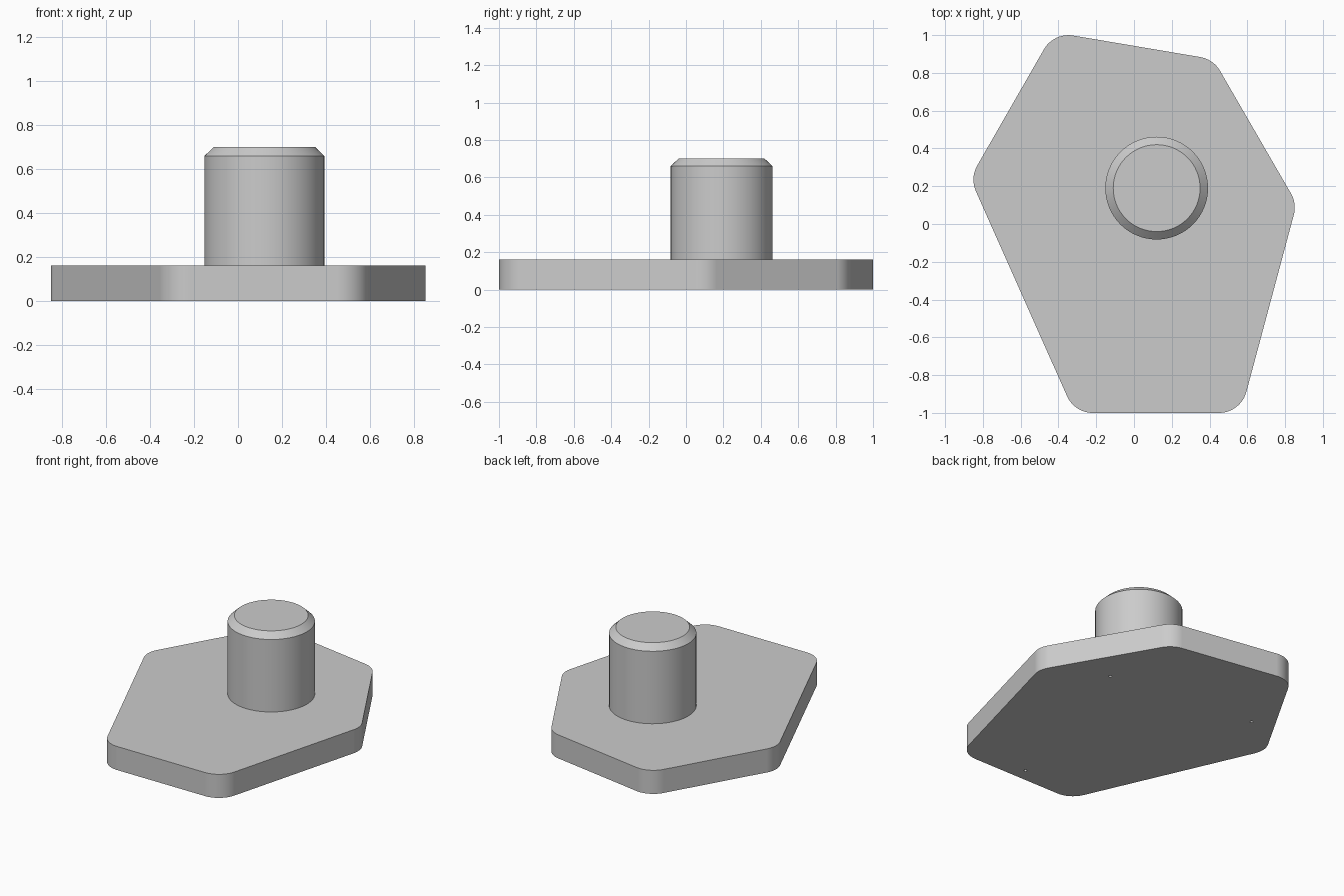
import bpy
import bmesh
from math import radians, tan, cos, sin, pi
from mathutils import Vector

cube = bpy.data.objects.get("Cube")
if cube:
    bpy.data.objects.remove(cube, do_unlink=True)

PLATE_TOP = 0.162
CORNERS = [(-0.315, -1), (0.565, -1), (0.862, 0.108),
           (0.42, 0.872), (-0.425, 1.015), (-0.868, 0.243)]
FILLET = 0.15
PIN_X, PIN_Y = 0.12, 0.19

metal = bpy.data.materials.new("light grey metal")
metal.use_nodes = True
grey = (0.6, 0.6, 0.6, 1)
metal.diffuse_color = grey
metal.node_tree.nodes["Principled BSDF"].inputs["Base Color"].default_value = grey


def rounded_outline(corners, radius, steps=12):
    """Replace each corner of a counter-clockwise outline with a tangent arc."""
    points = []
    pts = [Vector(c) for c in corners]
    for i, corner in enumerate(pts):
        into = (corner - pts[i - 1]).normalized()
        out = (pts[(i + 1) % len(pts)] - corner).normalized()
        turn = abs(into.angle(out))
        start = corner - into * radius * tan(turn / 2)
        left = Vector((-into.y, into.x))
        centre = start + left * radius
        for k in range(steps + 1):
            a = turn * k / steps
            points.append(centre - left * radius * cos(a) + into * radius * sin(a))
    return points


def circle(radius, sides=64):
    return [Vector((radius * cos(2 * pi * k / sides), radius * sin(2 * pi * k / sides)))
            for k in range(sides)]


def loft(name, sections, location=(0, 0, 0)):
    """Skin a stack of (outline, z) sections and cap both ends."""
    bm = bmesh.new()
    rings = [[bm.verts.new((p.x, p.y, z)) for p in outline] for outline, z in sections]
    for low, high in zip(rings, rings[1:]):
        for i in range(len(low)):
            j = (i + 1) % len(low)
            bm.faces.new((low[i], low[j], high[j], high[i]))
    bm.faces.new(rings[0][::-1])
    bm.faces.new(rings[-1])
    mesh = bpy.data.meshes.new(name)
    bm.to_mesh(mesh)
    bm.free()
    mesh.materials.append(metal)
    obj = bpy.data.objects.new(name, mesh)
    obj.location = location
    bpy.context.collection.objects.link(obj)
    return obj


def select_only(obj):
    bpy.ops.object.select_all(action='DESELECT')
    obj.select_set(True)
    bpy.context.view_layer.objects.active = obj


# Rounded base plate
outline = rounded_outline(CORNERS, FILLET)
plate = loft("base_plate", [(outline, 0), (outline, PLATE_TOP)])

# Three tiny blind holes in the underside
for x, y in [(0.47, 0.33), (-0.57, 0.46), (0.12, -0.91)]:
    ring = circle(0.01, 16)
    cutter = loft("hole_cutter", [(ring, -0.05), (ring, 0.03)], (x, y, 0))
    cutter.hide_render = True
    cut = plate.modifiers.new("hole", 'BOOLEAN')
    cut.operation = 'DIFFERENCE'
    cut.object = cutter
    select_only(plate)
    bpy.ops.object.modifier_apply(modifier=cut.name)
    bpy.data.objects.remove(cutter, do_unlink=True)

# Upright pin with a chamfered top
body, tip = circle(0.272), circle(0.23)
pin = loft("pin", [(body, PLATE_TOP), (body, 0.66), (tip, 0.70)], (PIN_X, PIN_Y, 0))

# Smooth curved walls, crisp edges
for obj in (plate, pin):
    select_only(obj)
    bpy.ops.object.shade_smooth_by_angle(angle=radians(30))
    weighted = obj.modifiers.new("flat_normals", 'WEIGHTED_NORMAL')
    weighted.keep_sharp = True
